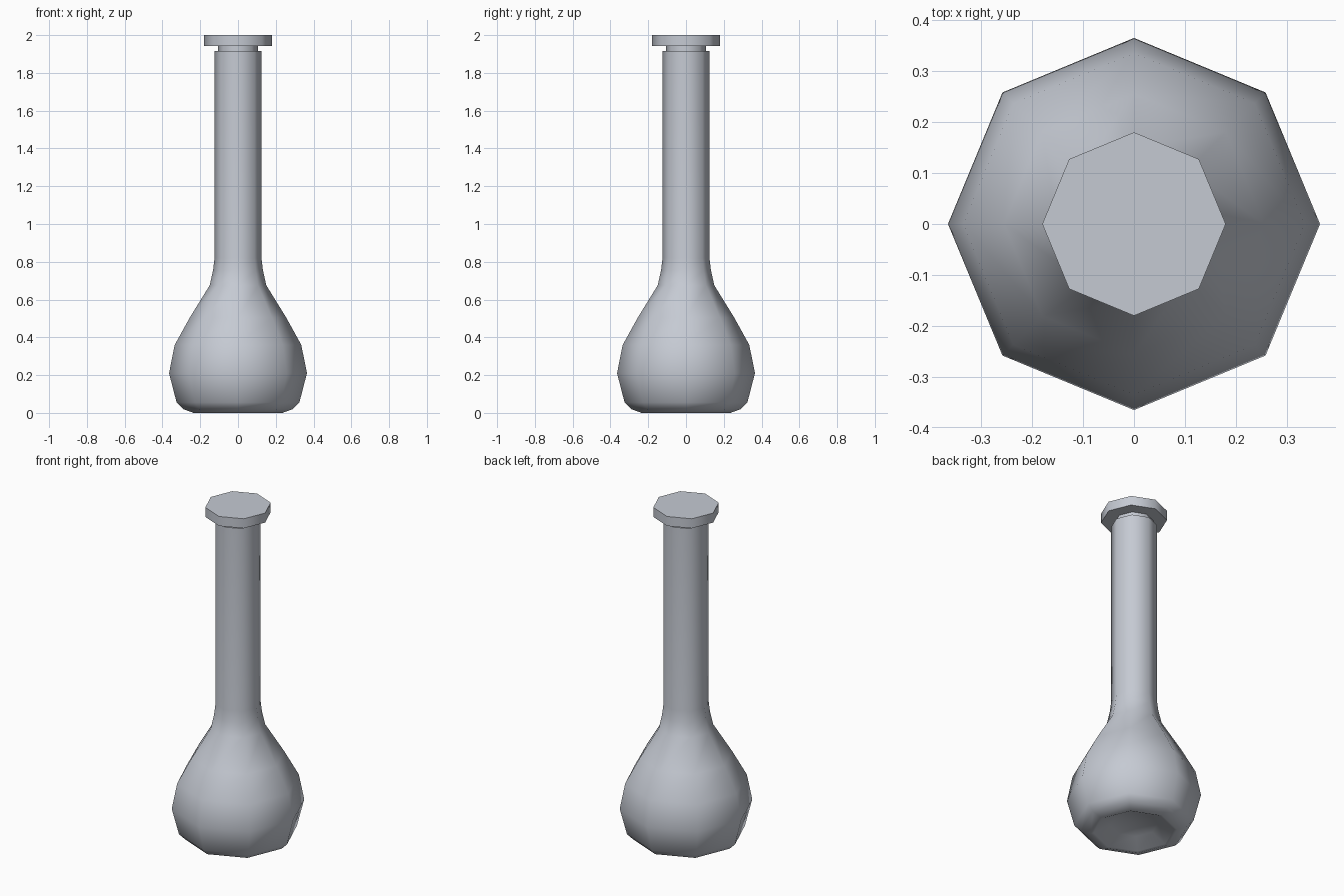
import bpy, bmesh, math

if "Cube" in bpy.data.objects:
    bpy.data.objects.remove(bpy.data.objects["Cube"])

SIDES = 8
glass = bpy.data.materials.new("pale_grey")
glass.diffuse_color = (0.56, 0.59, 0.65, 1)
glass.use_nodes = True
glass.node_tree.nodes["Principled BSDF"].inputs["Base Color"].default_value = glass.diffuse_color


def lathe(name, profile):
    """Revolve (radius, z) points around z; radius 0 ends become a pole."""
    bm = bmesh.new()
    rings = []
    for r, z in profile:
        if r == 0:
            rings.append([bm.verts.new((0, 0, z))])
        else:
            rings.append([bm.verts.new((r * math.cos(2 * math.pi * i / SIDES),
                                        r * math.sin(2 * math.pi * i / SIDES), z))
                          for i in range(SIDES)])
    for a, b in zip(rings, rings[1:]):
        for i in range(SIDES):
            j = (i + 1) % SIDES
            if len(a) == 1:
                bm.faces.new((a[0], b[j], b[i]))
            elif len(b) == 1:
                bm.faces.new((a[i], a[j], b[0]))
            else:
                bm.faces.new((a[i], a[j], b[j], b[i]))
    bmesh.ops.recalc_face_normals(bm, faces=bm.faces)
    me = bpy.data.meshes.new(name)
    bm.to_mesh(me)
    bm.free()
    me.materials.append(glass)
    ob = bpy.data.objects.new(name, me)
    bpy.context.collection.objects.link(ob)
    bpy.ops.object.select_all(action='DESELECT')
    ob.select_set(True)
    bpy.context.view_layer.objects.active = ob
    bpy.ops.object.shade_smooth_by_angle(angle=math.radians(60))
    return ob


# Round flask with a dented base and a long straight neck
lathe("flask_body", [
    (0, 0.06), (0.13, 0.045), (0.22, 0.003), (0.235, 0.0), (0.29, 0.02),
    (0.325, 0.055), (0.365, 0.21), (0.335, 0.36), (0.255, 0.505),
    (0.15, 0.675), (0.132, 0.755), (0.124, 0.82), (0.124, 1.915), (0, 1.915)])

# Stopper: narrow plug and wide flat cap
lathe("stopper", [
    (0, 1.90), (0.105, 1.90), (0.105, 1.943), (0.18, 1.943), (0.18, 2.0), (0, 2.0)])
